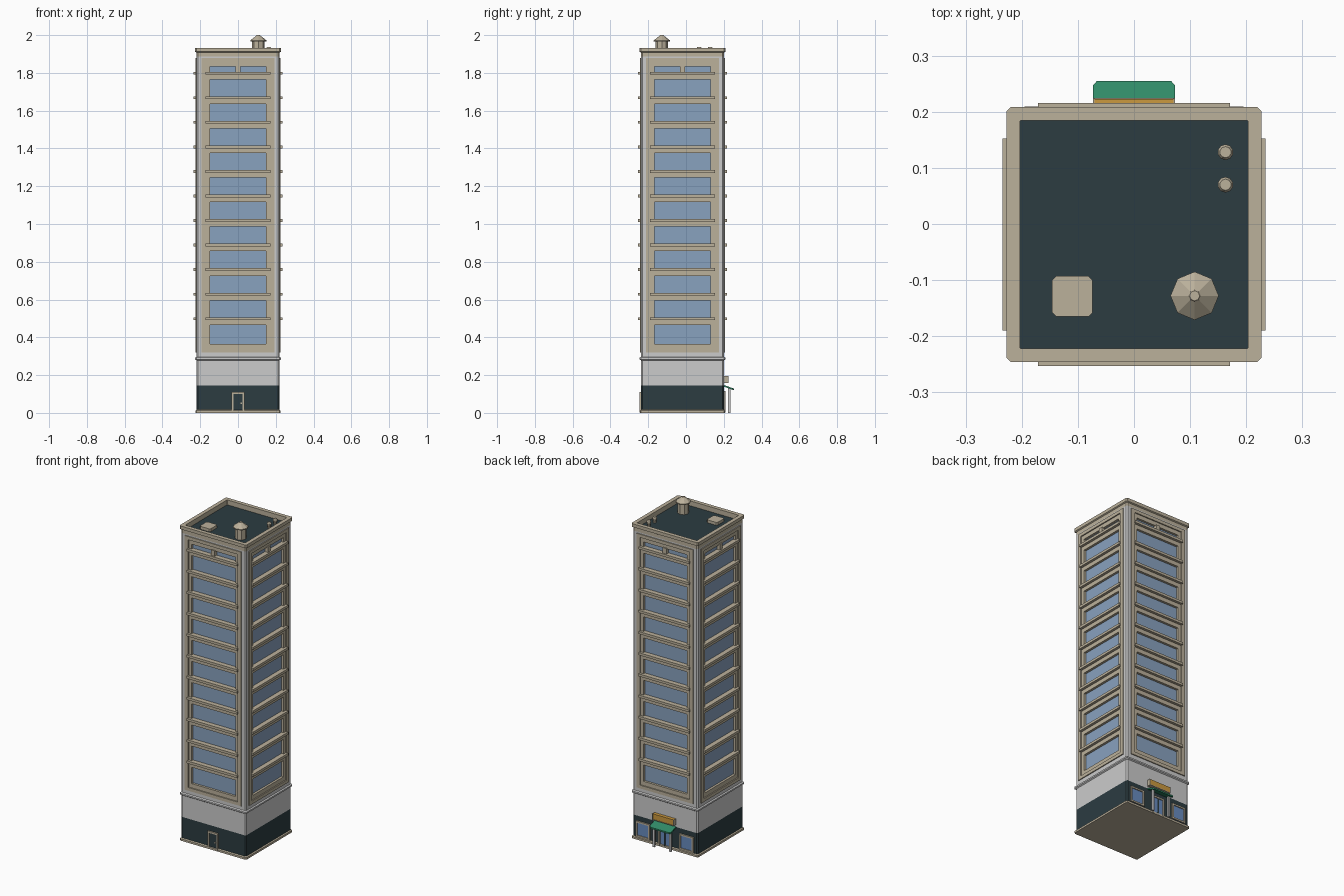
import bpy, bmesh, math
from mathutils import Matrix, Vector

if "Cube" in bpy.data.objects:
    bpy.data.objects.remove(bpy.data.objects["Cube"])

CY = -0.0185   # tower centre in y
H = 0.22       # half width of the tower


def material(name, rgb):
    m = bpy.data.materials.new(name)
    m.diffuse_color = (*rgb, 1)
    m.use_nodes = True
    m.node_tree.nodes["Principled BSDF"].inputs["Base Color"].default_value = m.diffuse_color
    return m


TAN = material("tan_stone", (0.5, 0.44, 0.33))
GREY = material("grey_wall", (0.64, 0.64, 0.64))
DARK = material("dark_teal", (0.025, 0.045, 0.053))
GLASS = material("blue_glass", (0.25, 0.36, 0.52))
SHOP = material("shop_glass", (0.14, 0.26, 0.52))
GREEN = material("green_awning", (0.03, 0.26, 0.14))
ORANGE = material("orange_sign", (0.6, 0.32, 0.05))


def finish(bm, name, mat):
    bmesh.ops.recalc_face_normals(bm, faces=bm.faces)
    me = bpy.data.meshes.new(name)
    bm.to_mesh(me)
    bm.free()
    if mat:
        me.materials.append(mat)
    ob = bpy.data.objects.new(name, me)
    ob.location.y = CY
    bpy.context.collection.objects.link(ob)
    return ob


def boxes(name, items, mat=None, turn=0):
    """Boxes as (u0, u1, d0, d1, z0, z1): u across, d outward from a wall."""
    bm = bmesh.new()
    rot = Matrix.Rotation(turn, 4, 'Z')
    for u0, u1, d0, d1, z0, z1 in items:
        mid = Vector(((u0 + u1) / 2, -(d0 + d1) / 2, (z0 + z1) / 2))
        size = Matrix.Diagonal((u1 - u0, d1 - d0, z1 - z0, 1))
        bmesh.ops.create_cube(bm, size=1, matrix=rot @ Matrix.Translation(mid) @ size)
    return finish(bm, name, mat)


def loft(name, loops, mat=None, cap=True):
    """Skin through outlines with equal point counts."""
    bm = bmesh.new()
    rings = [[bm.verts.new(p) for p in lp] for lp in loops]
    n = len(rings[0])
    for a, b in zip(rings, rings[1:]):
        for i in range(n):
            j = (i + 1) % n
            bm.faces.new((a[i], a[j], b[j], b[i]))
    if cap:
        bm.faces.new(rings[0])
        bm.faces.new(rings[-1])
    return finish(bm, name, mat)


def square(h, z, c=0.007):
    """Square outline with clipped corners."""
    k = h - c
    return [(h, -k, z), (h, k, z), (k, h, z), (-k, h, z),
            (-h, k, z), (-h, -k, z), (-k, -h, z), (k, -h, z)]


def turned(name, x, y, profile, mat, sides=8):
    """Faceted round part from (radius, z) pairs."""
    pts = [[(x + r * math.sin(2 * math.pi * i / sides),
             y - CY + r * math.cos(2 * math.pi * i / sides), z)
            for i in range(sides)] for r, z in profile]
    return loft(name, pts, mat)


# Lower storeys
loft("base_plinth", [square(0.226, 0), square(0.226, 0.012), square(H, 0.017)], TAN)
loft("ground_floor", [square(H, 0.014), square(H, 0.145)], DARK)
loft("lower_wall", [square(H, 0.145), square(H, 0.278), square(0.227, 0.283),
                    square(0.227, 0.292), square(H, 0.297), square(H, 0.33)], GREY)

# Tower core and corners
loft("window_glass", [square(0.205, 0.325), square(0.205, 1.87)], GLASS)
corner = [(0.188, 0.188), (H, 0.188), (H, 0.213), (0.213, H), (0.188, H)]
for i in range(4):
    a = i * math.pi / 2
    p = [(x * math.cos(a) - y * math.sin(a), x * math.sin(a) + y * math.cos(a)) for x, y in corner]
    loft("corner_pier", [[(*q, z) for q in p] for z in (0.33, 1.87)], GREY)
loft("upper_wall", [square(H, 1.87), square(H, 1.888)], GREY)

# Repeated facade on all four sides
STEP = 0.13
for side in range(4):
    t = side * math.pi / 2
    frame = [(-0.192, 0.192, 0.2, 0.226, 0.32, 0.34),
             (-0.192, 0.192, 0.2, 0.226, 1.86, 1.88)]
    panel = [(-0.168, 0.168, 0.2, 0.219, 0.34, 0.366),
             (-0.168, 0.168, 0.2, 0.219, 1.835, 1.86),
             (-0.013, 0.013, 0.2, 0.226, 1.8, 1.84)]
    for s in (-1, 1):
        a, b = sorted((s * 0.192, s * 0.168)), sorted((s * 0.168, s * 0.148))
        frame.append((*a, 0.2, 0.226, 0.34, 1.86))
        panel.append((*b, 0.2, 0.219, 0.34, 1.86))
    sills = []
    for k in range(11):
        z = k * STEP
        panel.append((-0.148, 0.148, 0.2, 0.219, 0.466 + z, 0.503 + z))
        sills.append((-0.171, 0.171, 0.2, 0.2345, 0.491 + z, 0.506 + z))
    boxes("facade_frame", frame, TAN, t)
    boxes("facade_panels", panel, TAN, t)
    boxes("window_sills", sills, TAN, t)

# Parapet and roof
loft("parapet", [square(H, 1.888), square(H, 1.908), square(0.227, 1.912), square(0.227, 1.932),
                 square(0.203, 1.932, 0.001), square(0.203, 1.895, 0.001)], TAN, cap=False)
loft("roof_deck", [square(0.21, 1.892), square(0.21, 1.902)], DARK)

# Roof equipment
hatch = [(x * 0.16 - 0.11, y * 0.16 - 0.129 - CY) for x, y, _ in square(0.225, 0, 0.045)]
loft("roof_hatch", [[(*q, z) for q in hatch] for z in (1.898, 1.92)], TAN)
turned("roof_vent", 0.108, -0.128,
       [(0.033, 1.898), (0.033, 1.966), (0.043, 1.966), (0.043, 1.972), (0.011, 1.997), (0.009, 2.0)], TAN)
for y in (0.128, 0.07):
    turned("roof_pipe", 0.163, y,
           [(0.009, 1.898), (0.009, 1.92), (0.014, 1.92), (0.014, 1.93), (0.01, 1.937)], TAN, 10)


def opening(name, u0, u1, z0, z1, fill, turn, w=0.01):
    """Framed door or window on the ground floor."""
    boxes(name + "_frame", [(u0, u0 + w, 0.21, 0.228, z0, z1), (u1 - w, u1, 0.21, 0.228, z0, z1),
                            (u0 + w, u1 - w, 0.21, 0.228, z1 - w, z1)]
          + ([(u0 + w, u1 - w, 0.21, 0.228, z0, z0 + w)] if z0 > 0.01 else []), TAN, turn)
    boxes(name + "_pane", [(u0 + w, u1 - w, 0.21, 0.2225, max(z0, 0.004), z1 - w)], fill, turn)


# Service door at the front
opening("service_door", -0.035, 0.035, 0.002, 0.11, DARK, 0)
boxes("door_handle", [(0.014, 0.02, 0.222, 0.227, 0.046, 0.054)], TAN)

# Shop front at the back
opening("entrance", -0.042, 0.042, 0.002, 0.115, SHOP, math.pi)
boxes("entrance_mullion", [(-0.004, 0.004, 0.215, 0.226, 0.004, 0.106)], DARK, math.pi)
for s in (-1, 1):
    u0, u1 = sorted((s * 0.1, s * 0.195))
    opening("shop_window", u0, u1, 0.018, 0.115, SHOP, math.pi)

# Sloped awning, its posts and the blank sign
outline = [(-0.073, 0.2), (0.073, 0.2), (0.073, 0.247), (0.066, 0.255), (-0.066, 0.255), (-0.073, 0.247)]
loft("awning", [[(x, y - CY, 0.148 - (y - 0.2) * 0.36 - t) for x, y in outline] for t in (0.009, 0)], GREEN)
boxes("awning_posts", [(s * 0.056 - 0.006, s * 0.056 + 0.006, 0.241, 0.253, 0, 0.132) for s in (-1, 1)],
      GREY, math.pi)
boxes("sign_board", [(-0.07, 0.07, 0.215, 0.241, 0.163, 0.196)], ORANGE, math.pi)
boxes("sign_trim", [(-0.073, 0.073, 0.215, 0.243, 0.159, 0.163)]
      + [(s * 0.0715 - 0.0015, s * 0.0715 + 0.0015, 0.215, 0.243, 0.163, 0.196) for s in (-1, 1)], TAN, math.pi)
